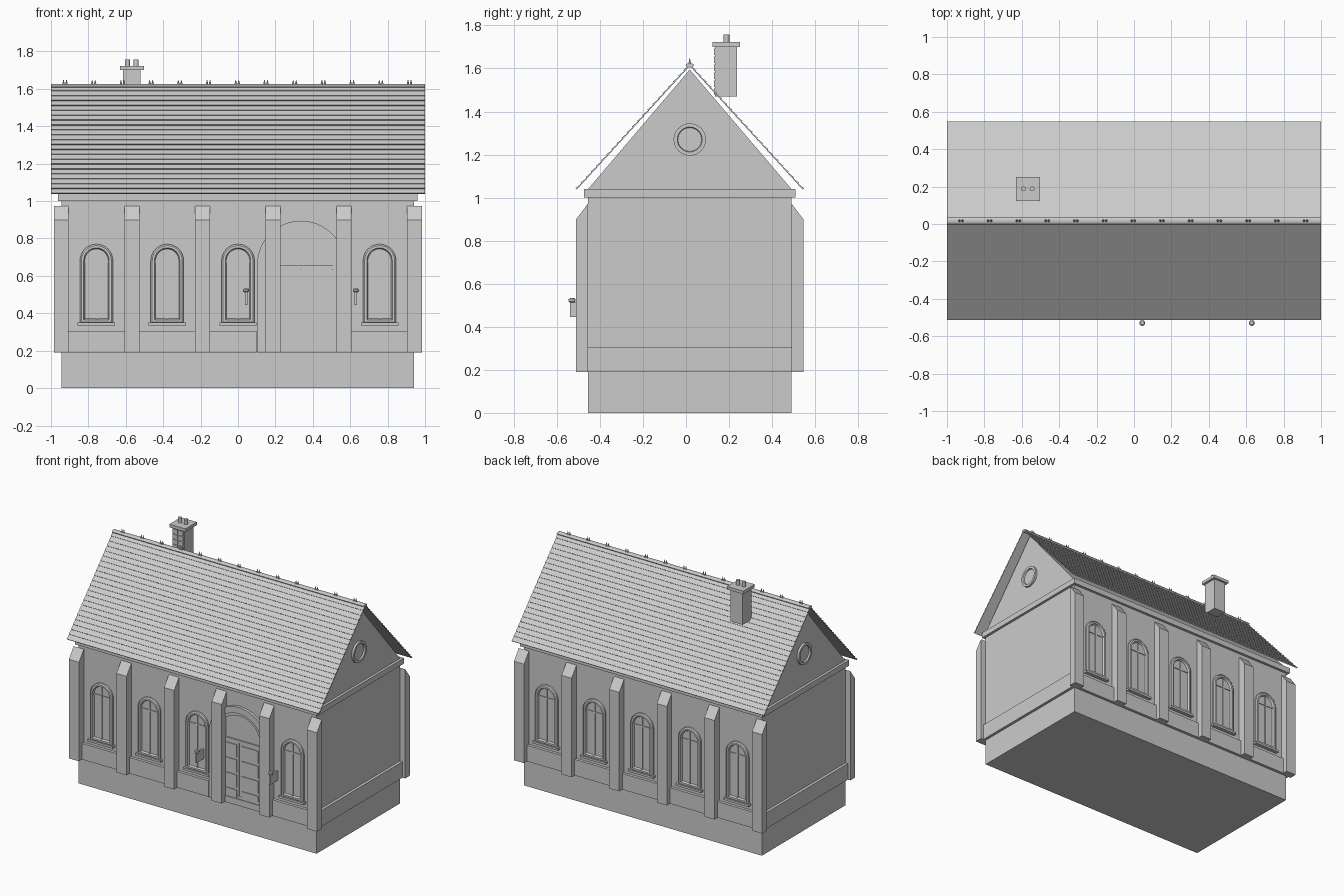
import bpy, bmesh, math

if "Cube" in bpy.data.objects:
    bpy.data.objects.remove(bpy.data.objects["Cube"])

Y0 = 0.0175            # house axis
HALF_D = 0.4725        # wall half depth
X0, X1 = -0.945, 0.942  # wall ends
SIDES = (("front", -1), ("back", 1))


def finish(name, bm):
    bmesh.ops.recalc_face_normals(bm, faces=bm.faces)
    me = bpy.data.meshes.new(name)
    bm.to_mesh(me)
    bm.free()
    ob = bpy.data.objects.new(name, me)
    bpy.context.collection.objects.link(ob)
    return ob


def loft(name, loops):
    """Bridge equal-length closed loops and cap both ends."""
    bm = bmesh.new()
    rings = [[bm.verts.new(p) for p in loop] for loop in loops]
    n = len(rings[0])
    for a, b in zip(rings, rings[1:]):
        for i in range(n):
            j = (i + 1) % n
            bm.faces.new((a[i], a[j], b[j], b[i]))
    bm.faces.new(rings[0])
    bm.faces.new(rings[-1])
    return finish(name, bm)


def prism(name, profile, x0, x1):
    """Extrude a (y, z) profile along x."""
    return loft(name, [[(x, y, z) for y, z in profile] for x in (x0, x1)])


def box(name, x0, x1, y0, y1, z0, z1):
    return prism(name, [(y0, z0), (y1, z0), (y1, z1), (y0, z1)], x0, x1)


def wall_box(name, x0, x1, side, d0, d1, z0, z1):
    """Box measured outward from the front or back wall."""
    y = sorted((Y0 + side * (HALF_D + d0), Y0 + side * (HALF_D + d1)))
    return box(name, x0, x1, *y, z0, z1)


def arch_panel(name, cx, half, bottom, spring, side, steps, n=16):
    """Round-topped panel; steps are (inset, depth from the wall)."""
    loops = []
    for inset, d in steps:
        r = half - inset
        pts = [(cx - r, bottom + inset), (cx + r, bottom + inset)]
        pts += [(cx + r * math.cos(math.pi * i / n), spring + r * math.sin(math.pi * i / n))
                for i in range(n + 1)]
        loops.append([(x, Y0 + side * (HALF_D + d), z) for x, z in pts])
    return loft(name, loops)


def turned(name, x, y, rings, n=16):
    """Round part about a vertical axis; rings are (radius, z)."""
    return loft(name, [[(x + r * math.cos(2 * math.pi * i / n), y + r * math.sin(2 * math.pi * i / n), z)
                        for i in range(n)] for r, z in rings])


# Plinth, walls, cornice and attic gable
yf, yb = Y0 - HALF_D, Y0 + HALF_D
box("plinth", X0, X1, yf, yb, 0, 0.19)
box("walls", X0, X1, yf, yb, 0.19, 1.0)
box("cornice", X0 - 0.018, X1 + 0.018, yf - 0.019, yb + 0.019, 1.0, 1.04)
prism("gable", [(yf, 1.04), (yb, 1.04), (Y0, 1.595)], X0, X1)

# Side dado bands and round gable windows
for tag, x, s in (("left", X0, -1), ("right", X1, 1)):
    xs = sorted((x, x + s * 0.02))
    box(tag + "_band", *xs, yf, yb, 0.19, 0.305)
    loft(tag + "_round_window",
         [[(x + s * d, Y0 + r * math.cos(2 * math.pi * i / 32), 1.27 + r * math.sin(2 * math.pi * i / 32))
           for i in range(32)] for r, d in ((0.075, 0), (0.075, 0.015), (0.058, 0.015), (0.055, 0.004))])

# Front and back dado bands, the front one broken by the doorway
wall_box("front_band_left", X0, 0.10, -1, 0, 0.02, 0.19, 0.305)
wall_box("front_band_right", 0.572, X1, -1, 0, 0.02, 0.19, 0.305)
wall_box("back_band", X0, X1, 1, 0, 0.02, 0.19, 0.305)

# Buttresses with sloped tops
for tag, s in SIDES:
    w, o = Y0 + s * HALF_D, Y0 + s * (HALF_D + 0.055)
    for i in range(6):
        cx = -0.945 + i * 0.3777
        prism(f"{tag}_buttress_{i}", [(w, 0.19), (o, 0.19), (o, 0.90), (w, 0.973)], cx - 0.04, cx + 0.04)

# Arched windows with sills and glazing bars
for tag, s in SIDES:
    for i in range(5):
        if tag == "front" and i == 3:
            continue
        cx = -0.757 + i * 0.3785
        name = f"{tag}_window_{i}"
        arch_panel(name, cx, 0.088, 0.345, 0.682, s,
                   [(0, 0), (0, 0.012), (0.008, 0.018), (0.02, 0.018), (0.026, 0.004)])
        wall_box(name + "_sill", cx - 0.1, cx + 0.1, s, 0, 0.026, 0.335, 0.35)
        wall_box(name + "_mullion", cx - 0.005, cx + 0.005, s, 0, 0.01, 0.365, 0.74)
        wall_box(name + "_transom", cx - 0.065, cx + 0.065, s, 0, 0.009, 0.672, 0.682)

# Doorway arch, lintel and two panelled leaves
DX = 0.337
arch_panel("door_arch", DX, 0.235, 0.19, 0.66, -1,
           [(0, 0), (0, 0.02), (0.045, 0.02), (0.045, 0.012), (0.065, 0.012), (0.065, 0.004)], 24)
wall_box("door_lintel", DX - 0.17, DX + 0.17, -1, 0, 0.014, 0.635, 0.655)
for s, tag in ((-1, "left"), (1, "right")):
    a, b = sorted((DX + s * 0.003, DX + s * 0.165))
    wall_box(f"door_leaf_{tag}", a, b, -1, 0, 0.01, 0.19, 0.635)
    for r in range(4):
        z = 0.205 + r * 0.108
        wall_box(f"door_panel_{tag}_{r}", a + 0.015, b - 0.015, -1, 0.01, 0.015, z, z + 0.09)

# Wall lamps on brackets either side of the door
for s, tag in ((-1, "left"), (1, "right")):
    x = DX + s * 0.293
    wall_box(f"lamp_bracket_{tag}", x - 0.006, x + 0.006, -1, 0, 0.085, 0.445, 0.515)
    turned(f"lamp_{tag}", x, -0.529, [(0.01, 0.512), (0.016, 0.518), (0.016, 0.528), (0.01, 0.533)])

# Roof slopes: thin shells with overlapping tile courses
ROWS, RUN, TOP, EAVE = 22, 0.525, 1.612, 1.037
slope = math.atan2(TOP - EAVE, RUN)
for tag, s in SIDES:
    def at(t, lift):
        return (Y0 + s * (RUN * t + lift * math.sin(slope)),
                TOP + (EAVE - TOP) * t + lift * math.cos(slope))
    prof = [at(1, 0), at(0, 0)]
    for i in range(ROWS):
        prof += [at(i / ROWS, 0.003), at((i + 1) / ROWS, 0.009)]
    prism(f"{tag}_roof", prof, -1, 1)

# Ridge roll with a row of small paired spikes
prism("ridge", [(Y0 + 0.019 * math.cos(a), 1.615 + 0.01 * math.sin(a))
                for a in (2 * math.pi * i / 16 for i in range(16))], -1, 1)
for i in range(13):
    for s in (-1, 1):
        x = -0.925 + i * 0.1535 + s * 0.008
        turned(f"ridge_spike_{i}_{'a' if s < 0 else 'b'}", x, Y0, [(0.008, 1.62), (0.001, 1.648)], 6)

# Chimney with brick relief, cap and two pots
box("chimney_shaft", -0.615, -0.52, 0.135, 0.237, 1.47, 1.70)
box("chimney_cap", -0.631, -0.503, 0.123, 0.252, 1.70, 1.722)
for r in range(6):
    for c in range(2):
        x = -0.611 + c * 0.045
        z = 1.478 + r * 0.037
        box(f"chimney_brick_{r}_{c}", x, x + 0.04, 0.129, 0.135, z, z + 0.03)
for i, x in enumerate((-0.591, -0.545)):
    turned(f"chimney_pot_{i}", x, 0.188, [(0.013, 1.722), (0.013, 1.757)])
